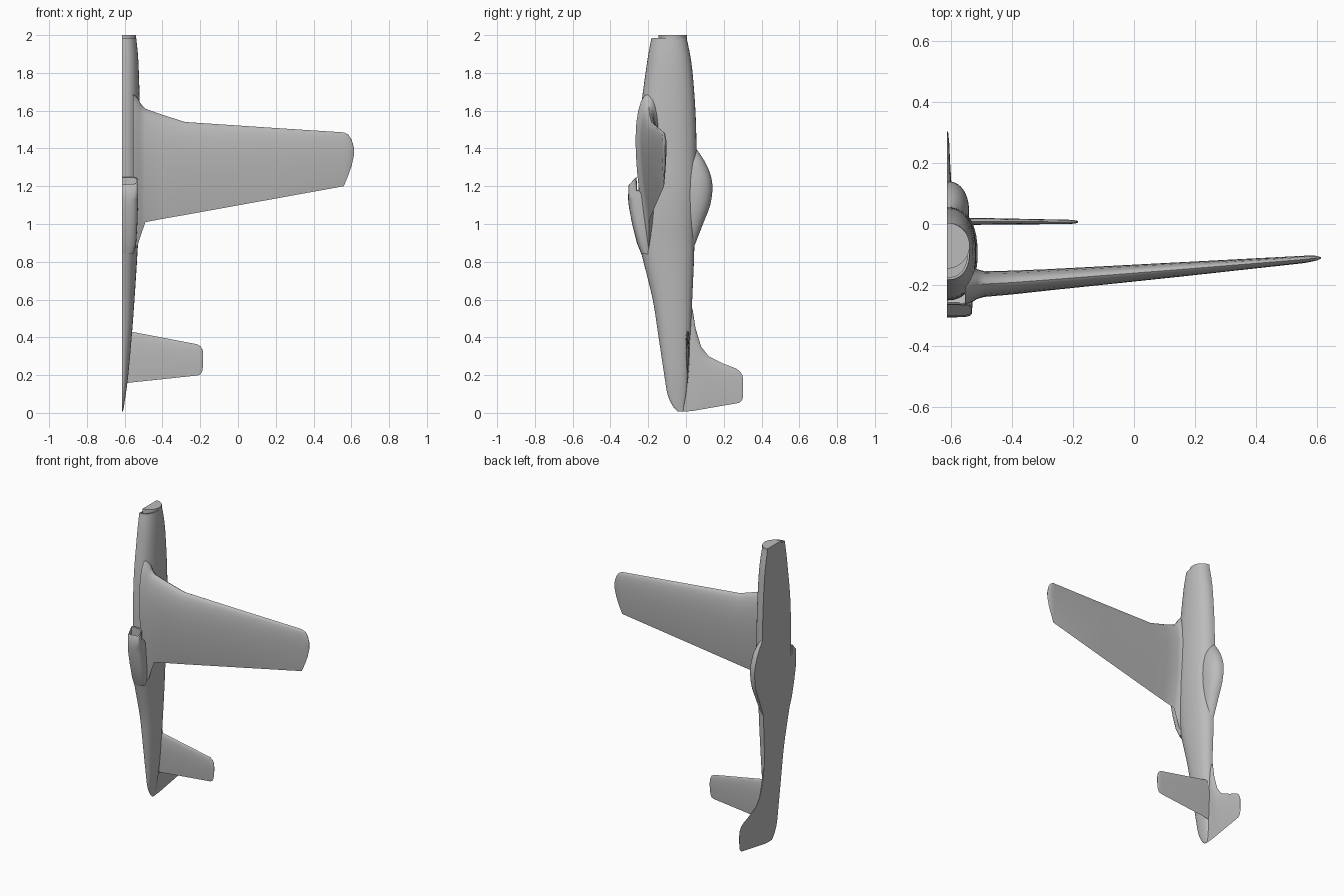
import bpy, bmesh, math

CUT = -0.613  # plane of the half-model's flat side

cube = bpy.data.objects.get("Cube")
if cube:
    bpy.data.objects.remove(cube, do_unlink=True)

grey = bpy.data.materials.new("plain_grey")
grey.use_nodes = True
colour = (0.5, 0.5, 0.5, 1)
grey.diffuse_color = colour
grey.node_tree.nodes["Principled BSDF"].inputs["Base Color"].default_value = colour


def resample(rows, steps):
    """Smooth the stations with a Catmull-Rom spline."""
    out = []
    for i in range(len(rows) - 1):
        a, b, c, d = (rows[max(0, min(len(rows) - 1, i + k))] for k in (-1, 0, 1, 2))
        for s in range(steps):
            t = s / steps
            out.append([q + 0.5 * t * (r - p + t * (2 * p - 5 * q + 4 * r - e + t * (3 * (q - r) + e - p)))
                        for p, q, r, e in zip(a, b, c, d)])
    return out + [rows[-1]]


def loft(name, rings):
    """Skin closed rings of points and cap both ends."""
    bm = bmesh.new()
    loops = [[bm.verts.new(p) for p in ring] for ring in rings]
    for a, b in zip(loops, loops[1:]):
        for i in range(len(a)):
            j = (i + 1) % len(a)
            bm.faces.new((a[i], a[j], b[j], b[i]))
    bm.faces.new(loops[0])
    bm.faces.new(loops[-1])
    bmesh.ops.recalc_face_normals(bm, faces=bm.faces)
    mesh = bpy.data.meshes.new(name)
    bm.to_mesh(mesh)
    bm.free()
    mesh.materials.append(grey)
    obj = bpy.data.objects.new(name, mesh)
    bpy.context.collection.objects.link(obj)
    bpy.ops.object.select_all(action='DESELECT')
    obj.select_set(True)
    bpy.context.view_layer.objects.active = obj
    bpy.ops.object.shade_smooth_by_angle(angle=math.radians(40))
    return obj


def half_section(z, top, bottom, width, power=0.85, shear=0.0, n=20):
    """Half of a rounded cross-section, flat along the cut plane."""
    ring = []
    for i in range(n + 1):
        t = math.pi * i / n
        c = math.cos(t)
        y = (top + bottom) / 2 + (top - bottom) / 2 * math.copysign(abs(c) ** power, c)
        x = CUT + width * max(0, math.sin(t)) ** power
        ring.append((x, y, z + shear * (y - top)))
    return ring


def foil_shape(u):
    """Half thickness of a foil, with a peak of about one."""
    return 2.6 * (math.sqrt(u) * 1.14 - 0.48 * u - 1.35 * u**2 + 1.09 * u**3 - 0.4 * u**4)


def foil(lead, trail, thick, n=14):
    """Pairs of chord height and half thickness, nose to tail."""
    us = [(1 - math.cos(math.pi * i / n)) / 2 for i in range(n + 1)]
    return [(lead + (trail - lead) * u, thick * max(0, foil_shape(u))) for u in us]


def wing(name, stations):
    """Foil surface spanning x; stations are x, lead, trail, centre y, half thickness."""
    rings = []
    for x, lead, trail, yc, thick in stations:
        pts = foil(lead, trail, thick)
        ring = [(x, yc + t, z) for z, t in pts]
        ring += [(x, yc - t, z) for z, t in reversed(pts[1:-1])]
        rings.append(ring)
    return loft(name, rings)


# Fuselage: height, top, bottom, half width
body = [
    (1.985, .003, -.183, .074), (1.9, .021, -.199, .083), (1.8, .035, -.214, .088),
    (1.6, .05, -.24, .094), (1.4, .056, -.25, .097), (1.2, .058, -.25, .1),
    (1.05, .053, -.253, .095), (.9, .045, -.247, .084), (.8, .042, -.225, .078),
    (.6, .033, -.176, .065), (.4, .025, -.145, .05), (.2, .012, -.115, .032),
    (.1, .002, -.098, .019), (.04, -.01, -.072, .01), (.008, -.015, -.045, .004)]
nose = [half_section(z, -.004, -.175, .067) for z in (1.95, 1.985)]
loft("fuselage", nose + [half_section(*s) for s in resample(body, 4)])

# Round plate at the nose where the propeller would sit
loft("nose_plate", [half_section(z, .004, -.146, .074, 1) for z in (1.93, 2.0)])

# Canopy bubble
canopy = [(1.4, .053, -.03, .025), (1.33, .1, -.045, .056), (1.26, .13, -.055, .068),
          (1.19, .14, -.06, .072), (1.1, .128, -.055, .068), (1.0, .09, -.045, .055),
          (.88, .043, -.03, .03)]
loft("canopy", [half_section(*s, power=.9) for s in resample(canopy, 4)])

# Belly scoop with a hollow, slanted mouth
mouth = [half_section(z, -.266, -.3, .078, .5, 1.1) for z in (1.19, 1.247)]
scoop = [(1.25, -.262, -.305, .082, .45, 1.1), (1.18, -.258, -.306, .082, .45, .8),
         (1.16, -.2, -.306, .083, .5, .3), (1.1, -.18, -.302, .083, .55, .1),
         (1.0, -.18, -.285, .08, .6, 0), (.9, -.18, -.26, .074, .7, 0),
         (.84, -.18, -.236, .06, .8, 0)]
loft("belly_scoop", mouth + [half_section(*s) for s in scoop])

# Main wing with a root fillet and rounded tip
wing("left_wing", [
    (-.555, 1.69, .86, -.197, .07), (-.53, 1.665, .89, -.197, .059),
    (-.515, 1.637, .94, -.197, .049), (-.49, 1.61, 1.01, -.197, .042),
    (-.4, 1.578, 1.027, -.192, .039), (-.28, 1.54, 1.048, -.183, .035),
    (.14, 1.512, 1.124, -.15, .024), (.56, 1.485, 1.2, -.116, .012),
    (.585, 1.472, 1.26, -.113, .01), (.602, 1.445, 1.31, -.112, .007),
    (.613, 1.405, 1.36, -.111, .002)])

# Tailplane
wing("left_tailplane", [
    (-.6, .438, .155, .009, .012), (-.565, .43, .161, .009, .012),
    (-.215, .363, .198, .007, .007), (-.198, .352, .204, .007, .006),
    (-.188, .335, .225, .007, .004), (-.184, .31, .26, .007, .002)])

# Fin and rudder: y, lead, trail, half thickness
fin = [(-.06, .6, .03, .014), (-.02, .59, .006, .018), (.035, .55, .01, .017),
       (.05, .45, .013, .017), (.08, .35, .018, .016), (.12, .3, .025, .015),
       (.2, .26, .039, .01), (.265, .235, .05, .007), (.285, .22, .055, .005),
       (.298, .2, .07, .004), (.303, .175, .09, .002)]
rings = []
for y, lead, trail, thick in fin:
    pts = foil(lead, trail, thick)
    rings.append([(CUT + t, y, z) for z, t in pts] + [(CUT, y, z) for z, t in reversed(pts[1:-1])])
loft("fin", rings)
